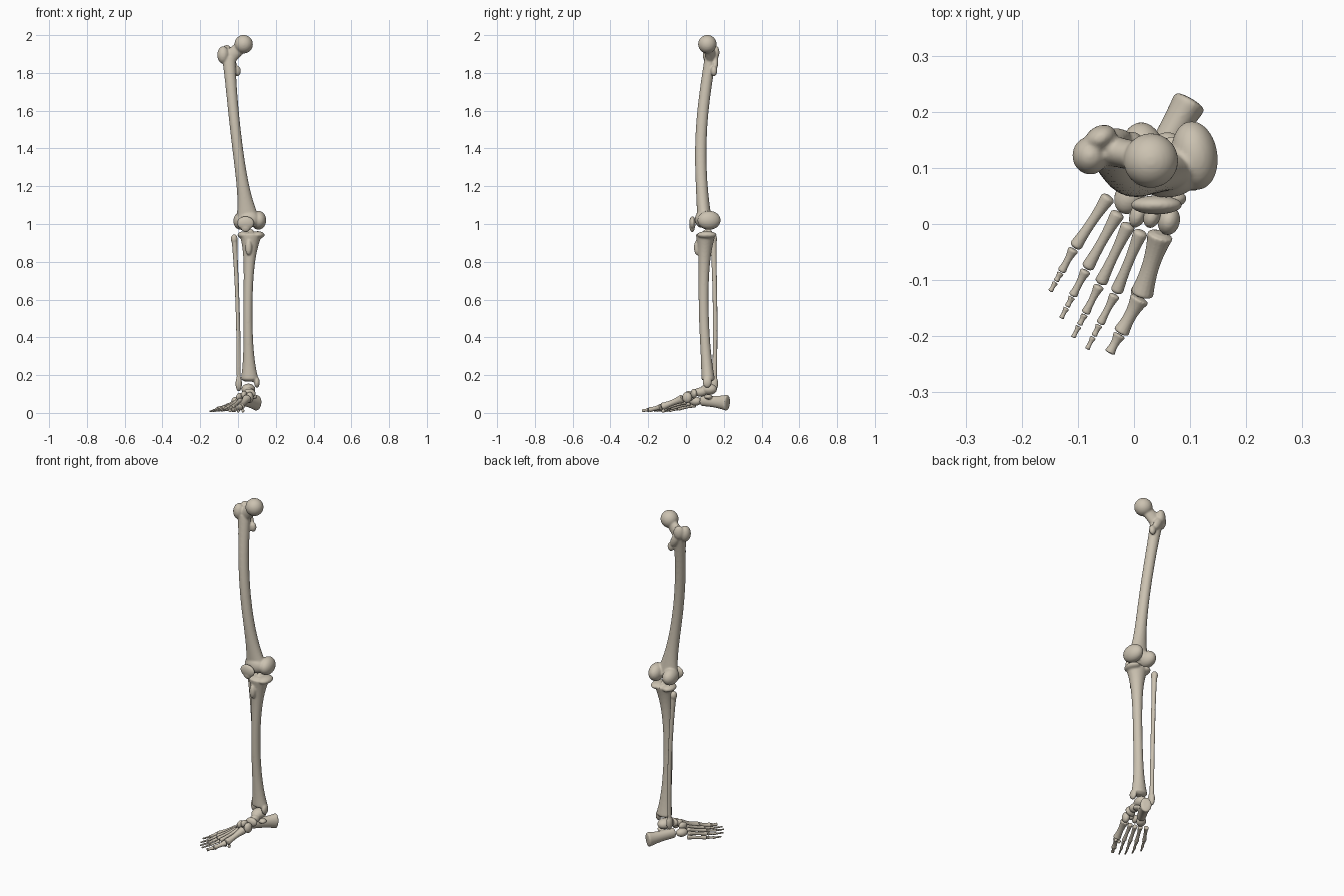
import bpy, bmesh
from math import cos, sin, pi
from mathutils import Vector, Matrix, Euler

if "Cube" in bpy.data.objects:
    bpy.data.objects.remove(bpy.data.objects["Cube"], do_unlink=True)

bone_colour = (.6, .54, .44, 1)
bone_material = bpy.data.materials.new("bone")
bone_material.use_nodes = True
bone_material.diffuse_color = bone_colour
shader = bone_material.node_tree.nodes["Principled BSDF"]
shader.inputs["Base Color"].default_value = bone_colour


def shaft(bm, low, high, waist, flare_low=(0, 0), flare_high=(0, 0),
          bow=(0, 0, 0), power=8, steps=60, sides=20):
    """Bowed elliptical tube that flares from a narrow waist to rounded ends."""
    low, high, bow = Vector(low), Vector(high), Vector(bow)
    waist, flare_low, flare_high = Vector(waist), Vector(flare_low), Vector(flare_high)
    axis = (high - low).normalized()
    if axis.z > .9:
        across, depth = Vector((1, 0, 0)), Vector((0, 1, 0))
    else:
        across = axis.cross(Vector((0, 0, 1))).normalized()
        depth = across.cross(axis)
    rings = []
    for step in range(steps + 1):
        t = step / steps
        centre = low.lerp(high, t) + bow * sin(pi * t)
        radius = waist + flare_low * (1 - t) ** power + flare_high * t ** power
        radius *= (1 - .75 * abs(2 * t - 1) ** (10 * power)) ** .5
        ring = []
        for side in range(sides):
            angle = 2 * pi * side / sides
            offset = across * radius.x * cos(angle) + depth * radius.y * sin(angle)
            ring.append(bm.verts.new(centre + offset))
        rings.append(ring)
    for lower, upper in zip(rings, rings[1:]):
        for i in range(sides):
            bm.faces.new((lower[i - 1], lower[i], upper[i], upper[i - 1]))
    bm.faces.new(rings[0][::-1])
    bm.faces.new(rings[-1])


def blob(bm, at, radii, turn=0, lean=0):
    """Ellipsoid lump, turned about z and leaned about y."""
    matrix = Matrix.LocRotScale(Vector(at), Euler((0, lean, turn)), Vector(radii))
    bmesh.ops.create_uvsphere(bm, u_segments=24, v_segments=16, radius=1, matrix=matrix)


def finish(name, bm, voxel=.004, smoothing=4):
    """Fuse the overlapping lumps of one bone and soften the joins."""
    bmesh.ops.recalc_face_normals(bm, faces=bm.faces)
    mesh = bpy.data.meshes.new(name)
    bm.to_mesh(mesh)
    bm.free()
    mesh.materials.append(bone_material)
    bone = bpy.data.objects.new(name, mesh)
    bpy.context.collection.objects.link(bone)
    fuse = bone.modifiers.new("fuse", "REMESH")
    fuse.mode = "VOXEL"
    fuse.voxel_size = voxel
    fuse.use_smooth_shade = True
    soften = bone.modifiers.new("soften", "SMOOTH")
    soften.iterations = smoothing


def lump(name, at, radii, turn=0):
    """Single rounded bone."""
    bm = bmesh.new()
    blob(bm, at, radii, turn)
    finish(name, bm, voxel=.003)


def small_bone(name, base, head, base_radius, head_radius):
    """Short waisted bone of the foot."""
    waist = min(base_radius, head_radius) * .6
    bm = bmesh.new()
    shaft(bm, base, head, waist=(waist, waist),
          flare_low=[base_radius - waist] * 2,
          flare_high=[head_radius - waist] * 2, power=3, steps=30, sides=14)
    finish(name, bm, voxel=.0022, smoothing=2)


# Thigh bone: shaft and neck
bm = bmesh.new()
shaft(bm, low=(.058, .1, 1), high=(-.05, .133, 1.9), waist=(.028, .03),
      flare_low=(.045, .012), flare_high=(.01, .002), bow=(-.012, -.037, 0))
shaft(bm, low=(-.06, .135, 1.87), high=(.03, .115, 1.95),
      waist=(.026, .033), flare_low=(.002, .012), power=2)
# Hip ball
blob(bm, at=(.03, .113, 1.952), radii=(.049, .049, .049))
# Outer and inner trochanters with the crest between them
blob(bm, at=(-.078, .122, 1.895), radii=(.032, .034, .046))
blob(bm, at=(-.06, .153, 1.908), radii=(.03, .022, .04), turn=.5)
blob(bm, at=(-.035, .155, 1.86), radii=(.022, .016, .05), lean=-.5)
blob(bm, at=(-.004, .148, 1.81), radii=(.019, .017, .028))
# Knee condyles and the groove in front
blob(bm, at=(.108, .122, 1.02), radii=(.041, .062, .05), turn=.15)
blob(bm, at=(.016, .122, 1.016), radii=(.041, .06, .047), turn=.1)
blob(bm, at=(.058, .083, 1.025), radii=(.055, .036, .045))
finish("thigh_bone", bm, voxel=.005)

# Kneecap
bm = bmesh.new()
blob(bm, at=(.04, .034, 1.005), radii=(.046, .017, .036))
blob(bm, at=(.04, .033, .985), radii=(.026, .014, .028))
finish("kneecap", bm)

# Shin bone: shaft, plateau, front bump, inner ankle
bm = bmesh.new()
shaft(bm, low=(.062, .118, .165), high=(.069, .105, .958), waist=(.024, .026),
      flare_low=(.027, .012), flare_high=(.042, .031), bow=(-.013, -.018, 0))
blob(bm, at=(.104, .11, .942), radii=(.037, .052, .02))
blob(bm, at=(.032, .112, .942), radii=(.035, .048, .02))
blob(bm, at=(.068, .115, .958), radii=(.014, .025, .016))
blob(bm, at=(.056, .058, .875), radii=(.018, .016, .04))
blob(bm, at=(.1, .112, .162), radii=(.015, .024, .03))
finish("shin_bone", bm, voxel=.005)

# Calf bone with its head and outer ankle
bm = bmesh.new()
shaft(bm, low=(.004, .15, .115), high=(-.02, .144, .935), waist=(.011, .0125),
      flare_high=(.005, .006), bow=(.007, .007, 0))
blob(bm, at=(-.02, .145, .92), radii=(.018, .02, .026))
blob(bm, at=(.004, .149, .155), radii=(.017, .021, .042))
finish("calf_bone", bm)

# Ankle bone: dome and forward head
bm = bmesh.new()
blob(bm, at=(.055, .12, .125), radii=(.036, .045, .03), turn=-.3)
blob(bm, at=(.06, .075, .11), radii=(.025, .035, .024))
finish("ankle_bone", bm)

# Heel bone with the shelf under the ankle
bm = bmesh.new()
shaft(bm, low=(.102, .222, .053), high=(.018, .08, .066), waist=(.024, .029),
      flare_low=(.008, .016), power=3)
blob(bm, at=(.08, .118, .085), radii=(.022, .022, .013))
finish("heel_bone", bm)

# Midfoot
lump("navicular", at=(.06, .042, .102), radii=(.034, .017, .026), turn=.15)
lump("cuboid", at=(-.008, .05, .062), radii=(.026, .034, .024), turn=-.45)
lump("inner_cuneiform", at=(.062, .006, .082), radii=(.02, .026, .03), turn=-.2)
lump("middle_cuneiform", at=(.032, .014, .096), radii=(.015, .022, .021), turn=-.3)
lump("outer_cuneiform", at=(.008, .018, .085), radii=(.015, .026, .022), turn=-.4)


def fan(first, last, spread):
    """Point on the curved fan from the big toe to the little toe."""
    first, last = Vector(first), Vector(last)
    return Vector((first.x + (last.x - first.x) * spread ** .7,
                   first.y + (last.y - first.y) * spread ** 2,
                   first.z + (last.z - first.z) * spread))


# Toes: one metatarsal and a chain of shrinking phalanges on each ray
for ray, label in enumerate(("big", "second", "third", "fourth", "little")):
    spread = ray / 4
    base = fan((.048, -.016, .076), (-.044, .05, .042), spread)
    head = fan((.013, -.128, .032), (-.106, -.042, .022), spread)
    tip = fan((-.045, -.232, .012), (-.15, -.122, .009), spread)
    radius = .0125 if ray else .022
    small_bone(f"{label}_metatarsal", base, head, radius * 1.15, radius)
    joints = (.03, .56, .77, 1) if ray else (.03, .66, 1)
    for start, end in zip(joints, joints[1:]):
        near, far = head.lerp(tip, start), head.lerp(tip, end - .02)
        # toes sag toward the ground between ball and tip
        near.z -= .012 * start * (1 - start)
        far.z -= .012 * end * (1 - end)
        size = radius * (1 - start / 2)
        small_bone(f"{label}_toe_{start:.0%}", near, far, size * .9, size * .72)

# Small paired bones under the ball of the big toe
for side, x in (("inner", .026), ("outer", .002)):
    lump(f"{side}_sesamoid", at=(x, -.12, .011), radii=(.008, .011, .01))
